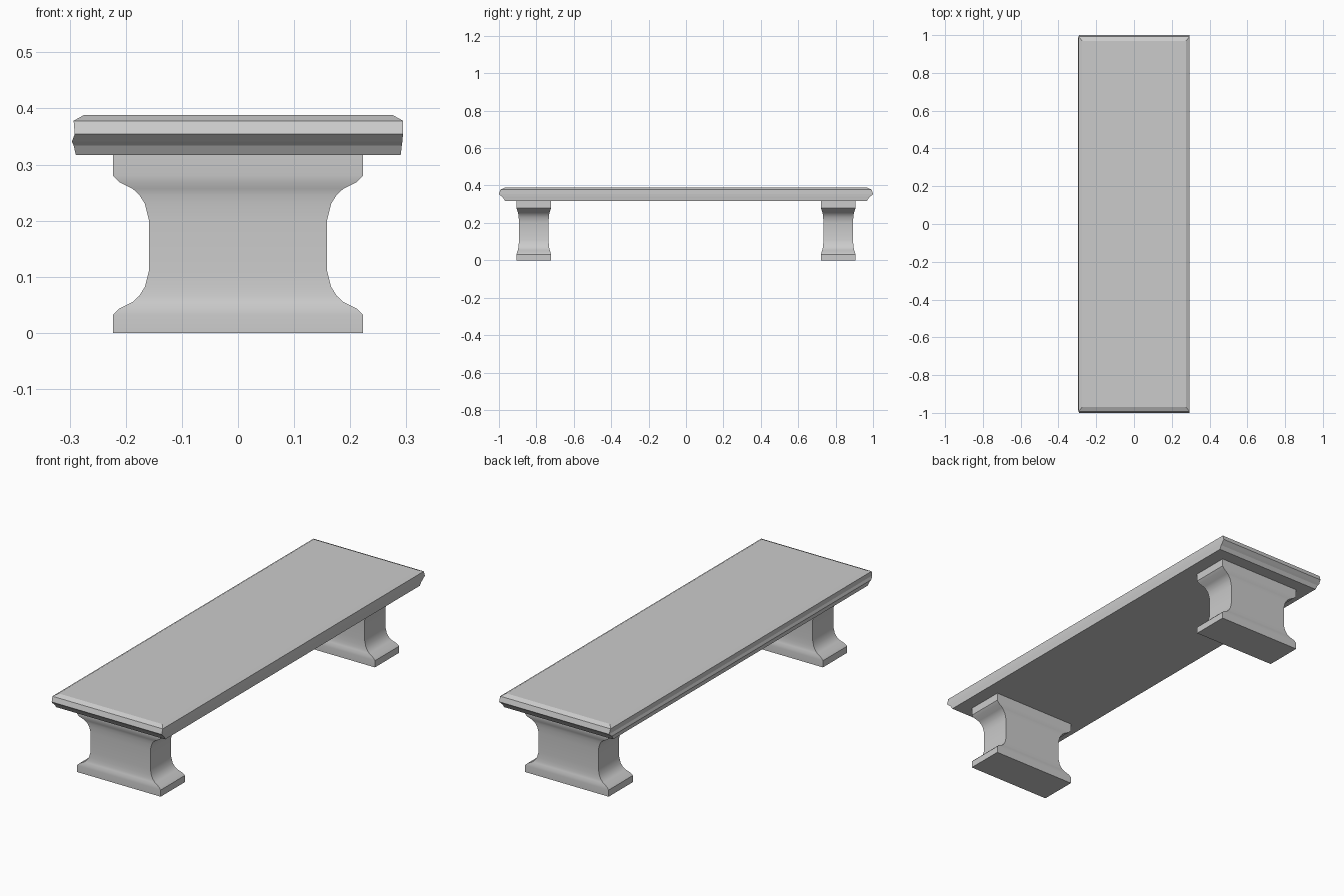
import bpy, bmesh, math

if "Cube" in bpy.data.objects:
    bpy.data.objects.remove(bpy.data.objects["Cube"])


def loft(name, rings, y_centre=0.0, smooth=False):
    """Stack rectangular rings (z, x_min, x_max, half_depth) into a closed solid."""
    bm = bmesh.new()
    loops = []
    for z, x0, x1, hy in rings:
        corners = ((x0, -hy), (x1, -hy), (x1, hy), (x0, hy))
        loops.append([bm.verts.new((x, y_centre + y, z)) for x, y in corners])
    for a, b in zip(loops, loops[1:]):
        for i in range(4):
            j = (i + 1) % 4
            bm.faces.new((a[i], a[j], b[j], b[i]))
    bm.faces.new(loops[0][::-1])
    bm.faces.new(loops[-1])
    bmesh.ops.recalc_face_normals(bm, faces=bm.faces)
    mesh = bpy.data.meshes.new(name)
    bm.to_mesh(mesh)
    bm.free()
    obj = bpy.data.objects.new(name, mesh)
    bpy.context.collection.objects.link(obj)
    if smooth:
        bpy.ops.object.select_all(action='DESELECT')
        obj.select_set(True)
        bpy.context.view_layer.objects.active = obj
        bpy.ops.object.shade_smooth_by_angle(angle=math.radians(32))
    return obj


# Seat slab: moulded on both ends and the left edge, nearly plain on the right
loft("seat_slab", [
    (0.317, -0.289, 0.290, 0.967),
    (0.334, -0.293, 0.292, 0.978),
    (0.341, -0.296, 0.293, 0.986),
    (0.354, -0.291, 0.294, 1.000),
    (0.378, -0.293, 0.294, 0.992),
    (0.388, -0.275, 0.276, 0.970),
])

# Waisted legs: lower half profile (z, half width), mirrored upward
LEG_TOP, WIDE = 0.317, 0.223
half = [(0.0, WIDE), (0.032, WIDE), (0.043, 0.212), (0.055, 0.188),
        (0.066, 0.176), (0.082, 0.166), (0.110, 0.159)]
profile = half + [(LEG_TOP - 0.005 - z if z else LEG_TOP, w) for z, w in reversed(half)]
leg_rings = [(z, -w, w, 0.092 - (WIDE - w) * 0.2) for z, w in profile]
for name, y in (("front_leg", -0.814), ("back_leg", 0.814)):
    loft(name, leg_rings, y, smooth=True)
